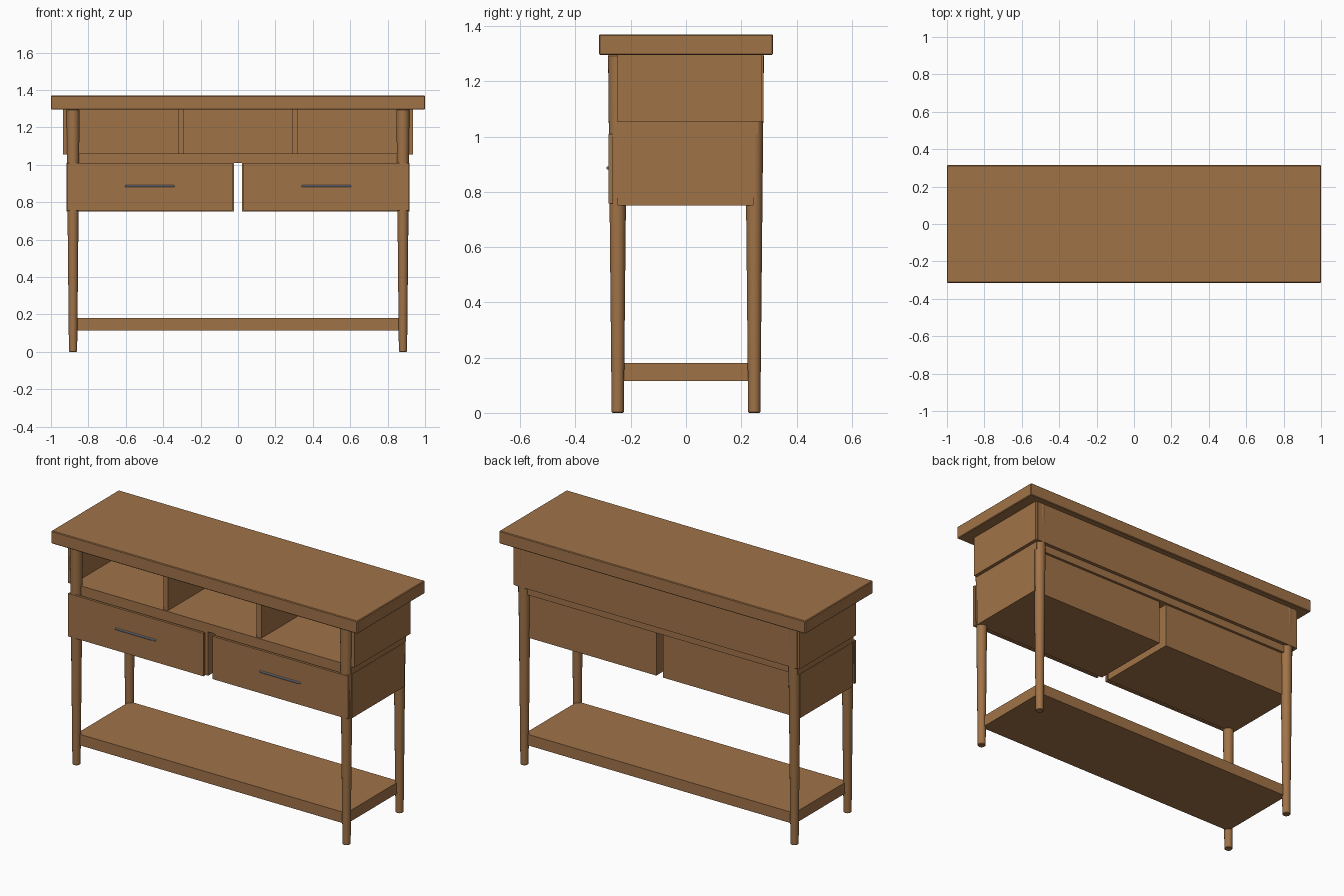
import bpy
from mathutils import Matrix

cube = bpy.data.objects.get("Cube")
if cube:
    bpy.data.objects.remove(cube, do_unlink=True)


def material(name, colour, metallic=0.0):
    m = bpy.data.materials.new(name)
    m.use_nodes = True
    m.diffuse_color = colour
    m.node_tree.nodes["Principled BSDF"].inputs["Base Color"].default_value = colour
    return m


wood = material("warm_wood", (0.352, 0.171, 0.064, 1))
steel = material("steel_grey", (0.30, 0.33, 0.40, 1))


def finish(name, mat, bevel=0.0):
    ob = bpy.context.object
    ob.name = name
    ob.data.materials.append(mat)
    if bevel:
        mod = ob.modifiers.new("soft_edge", 'BEVEL')
        mod.width = bevel
        mod.segments = 1
        mod.limit_method = 'ANGLE'
    return ob


def box(name, x, y, z, mat=wood, bevel=0.0):
    """Box from its (min, max) extent on each axis."""
    bpy.ops.mesh.primitive_cube_add(size=1)
    ob = finish(name, mat, bevel)
    mid = [(a + b) / 2 for a, b in (x, y, z)]
    size = [b - a for a, b in (x, y, z)]
    ob.data.transform(Matrix.Translation(mid) @ Matrix.Diagonal((*size, 1)))
    return ob


def mirrored(side, a, b):
    return tuple(sorted((side * a, side * b)))


# Table top and lower shelf
box("table_top", (-1, 1), (-0.315, 0.315), (1.295, 1.37), bevel=0.004)
box("lower_shelf", (-0.88, 0.88), (-0.247, 0.247), (0.115, 0.18))

# Open upper cabinet: floor, back and dividers
box("cubby_floor", (-0.915, 0.915), (-0.25, 0.26), (1.01, 1.06))
box("cubby_back", (-0.92, 0.92), (0.255, 0.28), (1.055, 1.295))
for name, x in (("left_divider", 0.305), ("right_divider", -0.305)):
    box(name, (x - 0.015, x + 0.015), (-0.24, 0.26), (1.06, 1.295))

for side, label in ((1, "left"), (-1, "right")):
    box(label + "_cabinet_side", mirrored(side, 0.9, 0.935),
        (-0.25, 0.275), (1.055, 1.295))

    # Drawer body, face and slim pull
    box(label + "_drawer_body", mirrored(side, 0.022, 0.917),
        (-0.247, 0.245), (0.75, 1.01))
    box(label + "_drawer_face", mirrored(side, 0.03, 0.915),
        (-0.28, -0.265), (0.757, 1.01))
    box(label + "_drawer_pull", mirrored(side, 0.34, 0.604),
        (-0.288, -0.278), (0.881, 0.891), steel, bevel=0.002)

    # Round legs, tapering downwards
    for depth, place in ((-0.247, "front"), (0.247, "back")):
        bpy.ops.mesh.primitive_cone_add(
            vertices=24, radius1=0.022, radius2=0.035, depth=1.295,
            location=(side * 0.882, depth, 1.295 / 2))
        finish(f"{place}_{label}_leg", wood, 0.003)
        bpy.ops.object.shade_smooth_by_angle()
